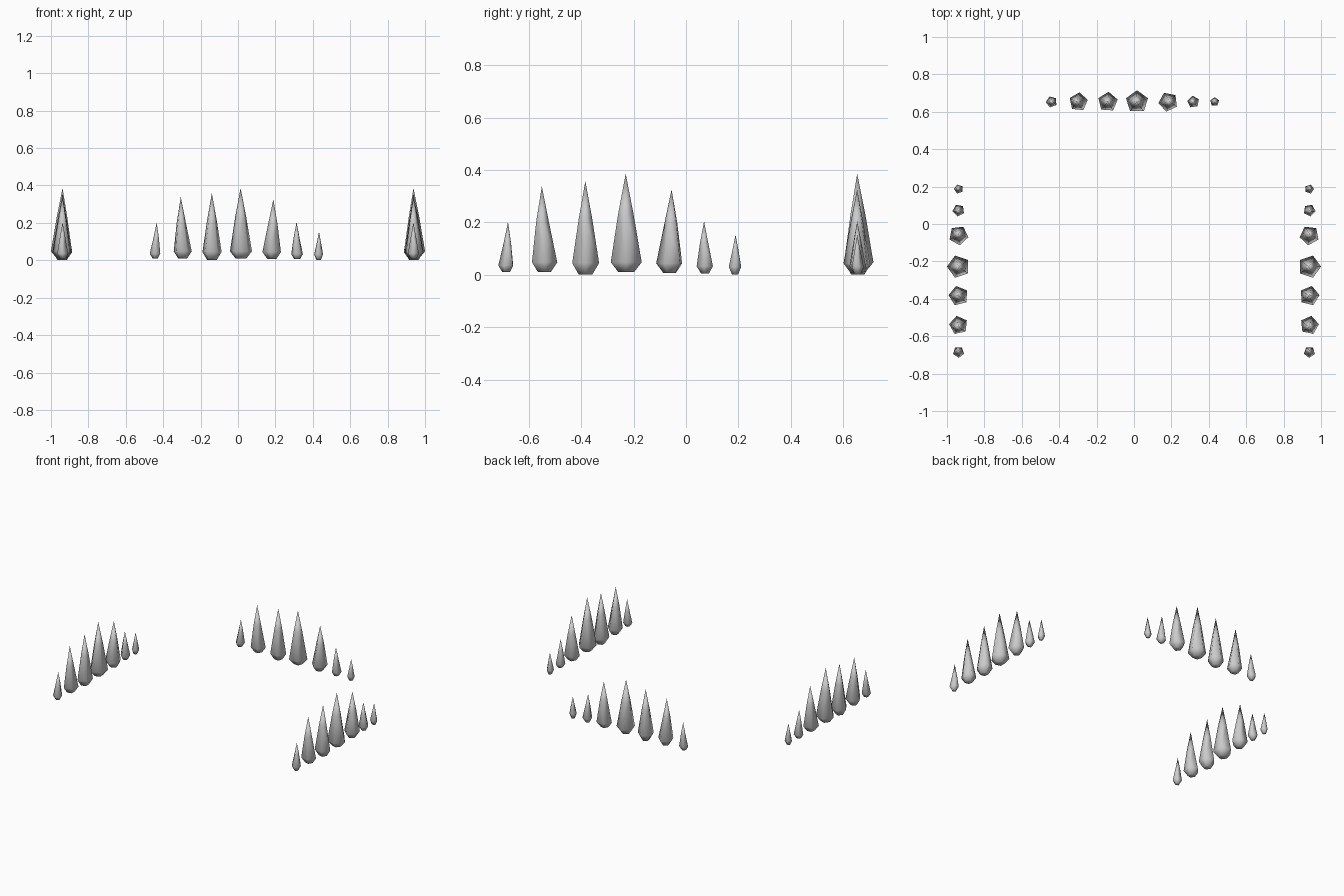
import bpy, bmesh
from math import cos, sin, radians, pi

if "Cube" in bpy.data.objects:
    bpy.data.objects.remove(bpy.data.objects["Cube"])

# spikes of one row: (position along row, radius, height, foot z, widest z, turn, tip shift)
SPIKES = [
    (-0.685, 0.031, 0.202, 0.010, 0.036, 110, 0.006),
    (-0.541, 0.051, 0.338, 0.010, 0.048, 84, -0.009),
    (-0.384, 0.054, 0.358, 0.001, 0.045, 86, 0.000),
    (-0.228, 0.062, 0.386, 0.010, 0.048, 90, -0.002),
    (-0.061, 0.053, 0.326, 0.008, 0.044, 115, 0.006),
    (0.073, 0.033, 0.204, 0.006, 0.033, 98, -0.004),
    (0.187, 0.025, 0.153, 0.002, 0.031, 90, 0.002),
]


def spike_row(name, place):
    """Seven five-sided spikes; place maps (along, outward) to world x, y."""
    bm = bmesh.new()
    for u, r, h, z0, z1, turn, shift in SPIKES:
        # foot, widest and upper rings: (z, radius, shift along the row)
        rings = []
        for z, k, s in ((z0, 0.5, 0), (z1, 1, 0), (h * 0.6, 0.5, shift * 0.8)):
            ring = []
            for i in range(5):
                a = radians(turn) + i * 2 * pi / 5
                x, y = place(u + s + r * k * cos(a), r * k * sin(a))
                ring.append(bm.verts.new((x, y, z)))
            rings.append(ring)
        tip = bm.verts.new((*place(u + shift, 0), h))
        bm.faces.new(rings[0][::-1])
        for i in range(5):
            j = (i + 1) % 5
            for lo, hi in zip(rings, rings[1:]):
                bm.faces.new((lo[i], lo[j], hi[j], hi[i]))
            bm.faces.new((rings[-1][i], rings[-1][j], tip))
    bmesh.ops.recalc_face_normals(bm, faces=bm.faces)
    for f in bm.faces:
        f.smooth = True
    me = bpy.data.meshes.new(name)
    bm.to_mesh(me)
    bm.free()
    bpy.context.collection.objects.link(bpy.data.objects.new(name, me))


# three rows around an open front
spike_row("left_spikes", lambda u, v: (-0.938 - v, u))
spike_row("right_spikes", lambda u, v: (0.938 + v, u))
spike_row("back_spikes", lambda u, v: (u + 0.244, 0.653 + v))
